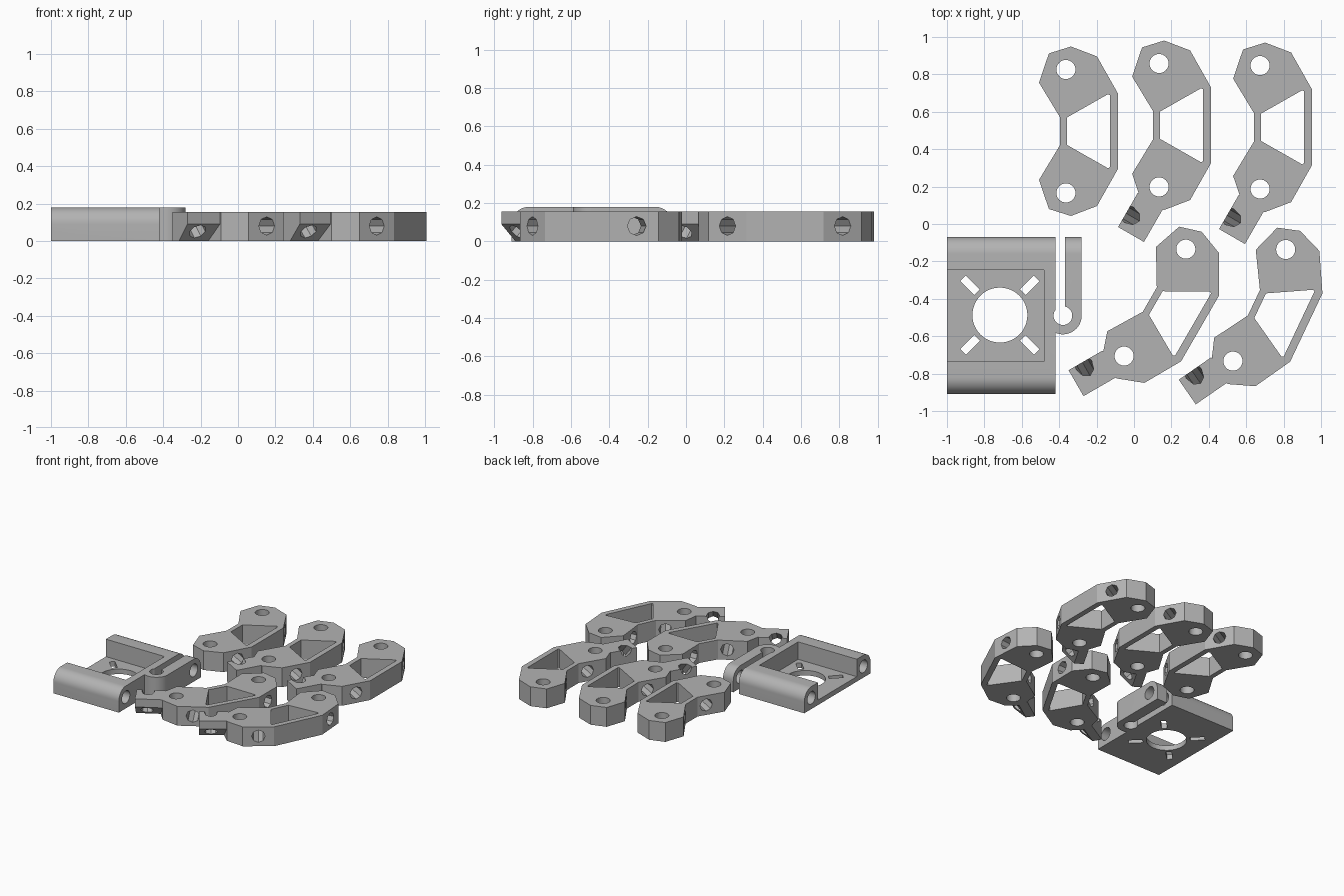
import bpy, bmesh
from math import sin, cos, pi, radians
from mathutils import Matrix, Vector

if "Cube" in bpy.data.objects:
    bpy.data.objects.remove(bpy.data.objects["Cube"])

grey = bpy.data.materials.new("plain grey")
grey.use_nodes = True
grey.diffuse_color = (0.45, 0.45, 0.45, 1)
grey.node_tree.nodes["Principled BSDF"].inputs["Base Color"].default_value = (0.45, 0.45, 0.45, 1)

X, Y, Z = Vector((1, 0, 0)), Vector((0, 1, 0)), Vector((0, 0, 1))


def add_object(name, bm):
    bmesh.ops.recalc_face_normals(bm, faces=bm.faces)
    mesh = bpy.data.meshes.new(name)
    bm.to_mesh(mesh)
    bm.free()
    ob = bpy.data.objects.new(name, mesh)
    bpy.context.collection.objects.link(ob)
    return ob


def prism(name, profile, depth, a=X, b=Y, along=Z, origin=Vector()):
    """Extrude a profile drawn on axes a, b."""
    bm = bmesh.new()
    face = bm.faces.new([bm.verts.new(origin + a * p + b * q) for p, q in profile])
    out = bmesh.ops.extrude_face_region(bm, geom=[face])
    moved = [g for g in out["geom"] if isinstance(g, bmesh.types.BMVert)]
    bmesh.ops.translate(bm, verts=moved, vec=along * depth)
    return add_object(name, bm)


def rod(centre, direction, radius, length, sides=32):
    """Cylinder used as a drill."""
    turn = Vector(direction).to_track_quat("Z", "Y").to_matrix().to_4x4()
    bm = bmesh.new()
    bmesh.ops.create_cone(bm, cap_ends=True, segments=sides, radius1=radius, radius2=radius,
                          depth=length, matrix=Matrix.Translation(centre) @ turn)
    return add_object("drill", bm)


def rect(x0, x1, y0, y1):
    return [(x0, y0), (x1, y0), (x1, y1), (x0, y1)]


def combine(ob, steps):
    """Apply boolean steps in order, then remove the helpers."""
    for operation, tool in steps:
        mod = ob.modifiers.new("cut", "BOOLEAN")
        mod.operation, mod.object, mod.solver = operation, tool, "EXACT"
    bpy.context.view_layer.update()
    graph = bpy.context.evaluated_depsgraph_get()
    mesh = bpy.data.meshes.new_from_object(ob.evaluated_get(graph))
    ob.modifiers.clear()
    ob.data = mesh
    for _, tool in steps:
        bpy.data.objects.remove(tool)
    mesh.materials.clear()
    mesh.materials.append(grey)
    mesh.shade_smooth()
    mesh.set_sharp_from_angle(angle=radians(15))
    return ob


# Finger links: origin at the lower pivot, upper half mirrored from the lower
THICK = 0.155
PIVOT = 0.66


def mirrored(half):
    return half + [(x, PIVOT - y) for x, y in reversed(half)]


def finger_link(name, place, angle, tail):
    body = prism(name, mirrored([(0.278, 0.128), (0.166, -0.07), (0.027, -0.123),
                                 (-0.091, -0.086), (-0.144, 0.07), (-0.032, 0.255)]), THICK)
    steps = []
    if tail:
        # Tail with an undercut outer side
        u, v = Vector((0.5, 0.866, 0)), Vector((0.866, -0.5, 0))
        end = Vector((-0.15, -0.254, 0))
        section = [(-0.08, 0), (-0.01, 0), (0.08, 0.09), (0.08, THICK), (-0.08, THICK)]
        steps.append(("UNION", prism("tail", section, 0.21, v, Z, u, end)))
        steps.append(("DIFFERENCE", rod(end + u * 0.085 + Z * 0.09, v - Z, 0.048, 0.5, 8)))
    # Central window
    window = prism("window", mirrored([(0.005, 0.257), (0.225, 0.132), (0.235, 0.138)]), 0.4,
                   origin=Z * -0.1)
    steps.append(("DIFFERENCE", window))
    # Pivot holes and octagonal cord bores
    for y, side in ((0, 1), (PIVOT, -1)):
        steps.append(("DIFFERENCE", rod((0, y, 0.08), Z, 0.051, 0.4)))
        slope = Vector((-0.87, 0.5 * side, 0))
        start = Vector((0.222, y + 0.029 * side, 0.08))
        steps.append(("DIFFERENCE", rod(start + slope * 0.15, slope, 0.049, 0.52, 8)))
    combine(body, steps)
    body.location = (*place, 0)
    body.rotation_euler.z = radians(angle)


finger_link("end_finger_link", (-0.364, 0.166), 0, False)
finger_link("middle_finger_link", (0.134, 0.198), 0, True)
finger_link("left_finger_link", (0.674, 0.187), 0, True)
finger_link("front_inner_finger_link", (-0.053, -0.706), -30, True)
finger_link("front_outer_finger_link", (0.529, -0.733), -25.3, True)

# Base plate with its side clip, as one outline
TOP = 0.18
BACK, FRONT = -0.07, -0.91
EDGE = -0.42
cx, cy = -0.38, -0.49


def arc(x, y, r, start, stop, n=20):
    return [(x + r * cos(radians(start + (stop - start) * i / n)),
             y + r * sin(radians(start + (stop - start) * i / n))) for i in range(n + 1)]


outline = [(-1, BACK), (-1, FRONT), (EDGE, FRONT)]
outline += arc(cx, cy, 0.1, -114, 0) + [(-0.28, BACK), (-0.37, BACK)]
outline += arc(cx, cy, 0.05, 78, -143, 24) + arc(cx, cy, 0.05, -150, -217, 8)
outline += [(EDGE, BACK)]
base = prism("base_plate", outline, TOP)

# Rounded top edges along the front and back
R = 0.09
hull = [(FRONT, -0.1), (BACK, -0.1)]
hull += arc(BACK - R, TOP - R, R, 0, 90, 12) + arc(FRONT + R, TOP - R, R, 90, 180, 12)
steps = [("INTERSECT", prism("rounded_hull", hull, 1.2, Y, Z, X, Vector((-1.2, 0, 0))))]

# Recess between the rails, centre opening and hinge bores
steps.append(("DIFFERENCE", prism("recess", rect(-1.1, -0.48, -0.735, -0.245), 0.3,
                                  origin=Z * 0.04)))
mx, my = -0.717, -0.487
steps.append(("DIFFERENCE", rod((mx, my, 0), Z, 0.147, 0.3, 48)))
for y in (FRONT + R, BACK - R):
    steps.append(("DIFFERENCE", rod((-0.6, y, 0.09), X, 0.05, 1.4)))

# Four diagonal slots
for k in range(4):
    t = pi / 4 + k * pi / 2
    a, b = Vector((cos(t), sin(t), 0)), Vector((-sin(t), cos(t), 0))
    steps.append(("DIFFERENCE", prism("slot", rect(0.173, 0.278, -0.021, 0.021), 0.3, a, b, Z,
                                      Vector((mx, my, -0.1)))))
combine(base, steps)
